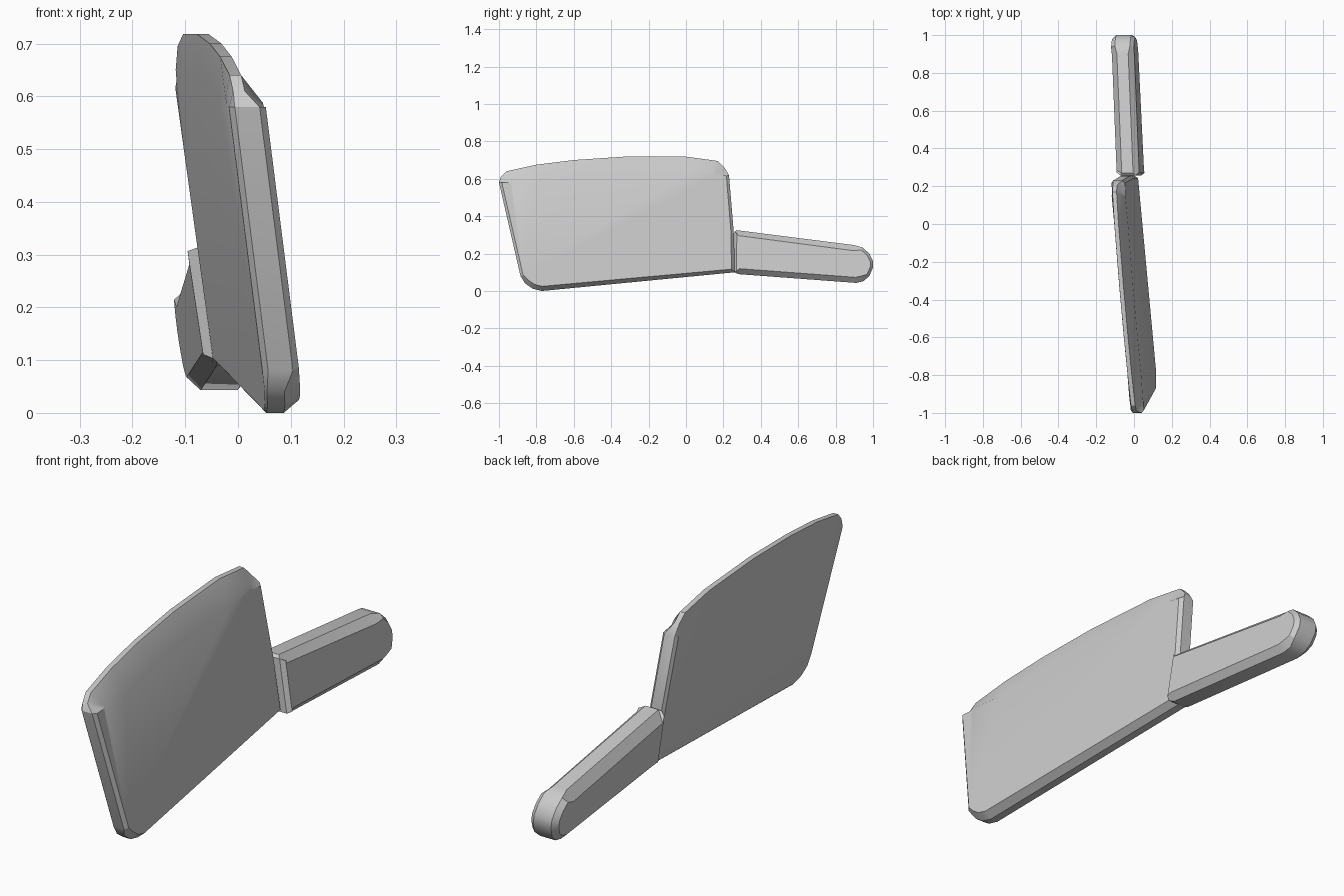
import bpy, bmesh
from mathutils import Vector

if "Cube" in bpy.data.objects:
    bpy.data.objects.remove(bpy.data.objects["Cube"])


def slab(name, outline, left, right, lean_y, lean_z):
    """Leaning plate from a (y, z) outline.
    Each point carries a style: (left inset, right inset, left rim x, right rim x)."""
    pts = [Vector(p[:2]) for p in outline]
    n = len(pts)
    inward = []
    for i in range(n):
        a = (pts[i] - pts[i - 1]).normalized()
        b = (pts[(i + 1) % n] - pts[i]).normalized()
        d = (a + b).normalized()
        inward.append(Vector((d.y, -d.x)))      # outline runs clockwise
    bm = bmesh.new()

    def vert(i, x, inset):
        p = pts[i] + inward[i] * inset
        return bm.verts.new((x + lean_y * p.x + lean_z * p.y, p.x, p.y))

    styles = [p[2] for p in outline]
    rings = [
        [vert(i, left, s[0]) for i, s in enumerate(styles)],
        [vert(i, s[2], 0) for i, s in enumerate(styles)],
        [vert(i, s[3], 0) for i, s in enumerate(styles)],
        [vert(i, right, s[1]) for i, s in enumerate(styles)],
    ]
    for r, q in zip(rings, rings[1:]):
        for i in range(n):
            j = (i + 1) % n
            bm.faces.new((r[i], r[j], q[j], q[i]))
    bm.faces.new(rings[0])
    bm.faces.new(rings[-1])
    bmesh.ops.recalc_face_normals(bm, faces=bm.faces)
    me = bpy.data.meshes.new(name)
    bm.to_mesh(me)
    bm.free()
    ob = bpy.data.objects.new(name, me)
    bpy.context.collection.objects.link(ob)
    bpy.ops.object.select_all(action='DESELECT')
    ob.select_set(True)
    bpy.context.view_layer.objects.active = ob
    bpy.ops.object.shade_smooth_by_angle(angle=0.5)
    return ob


# Blade: wide tapered spine, thin bevels at the ends, rounded lower edge
spine = (.08, .10, .0, .022)
corner = (.05, .06, .0, .022)
end = (.012, .015, -.002, .045)
edge = (.006, .025, -.008, .025)
slab("blade", [
    (-1.0, .58, end), (-.99, .61, corner), (-.96, .64, corner),
    (-.80, .675, spine), (-.60, .70, spine), (-.33, .718, spine),
    (0, .718, spine), (.17, .695, corner), (.205, .66, corner),
    (.23, .62, end), (.255, .32, end), (.262, .10, edge),
    (-.77, .0, edge), (-.82, .012, edge), (-.86, .04, edge), (-.885, .08, end),
], -.012, .058, -.08, -.145)

# Handle: chamfered grip with a rounded butt
top = (.045, .03, .0, .06)
butt = (.02, .015, -.01, .07)
under = (.025, .03, -.01, .06)
slab("handle", [
    (.258, .315, butt), (.27, .325, top), (.90, .245, top), (.945, .232, butt),
    (.98, .20, butt), (1.0, .16, butt), (1.0, .125, butt), (.98, .08, butt),
    (.95, .053, under), (.91, .043, under), (.28, .09, under), (.258, .10, butt),
], -.033, .088, -.06, -.15)
